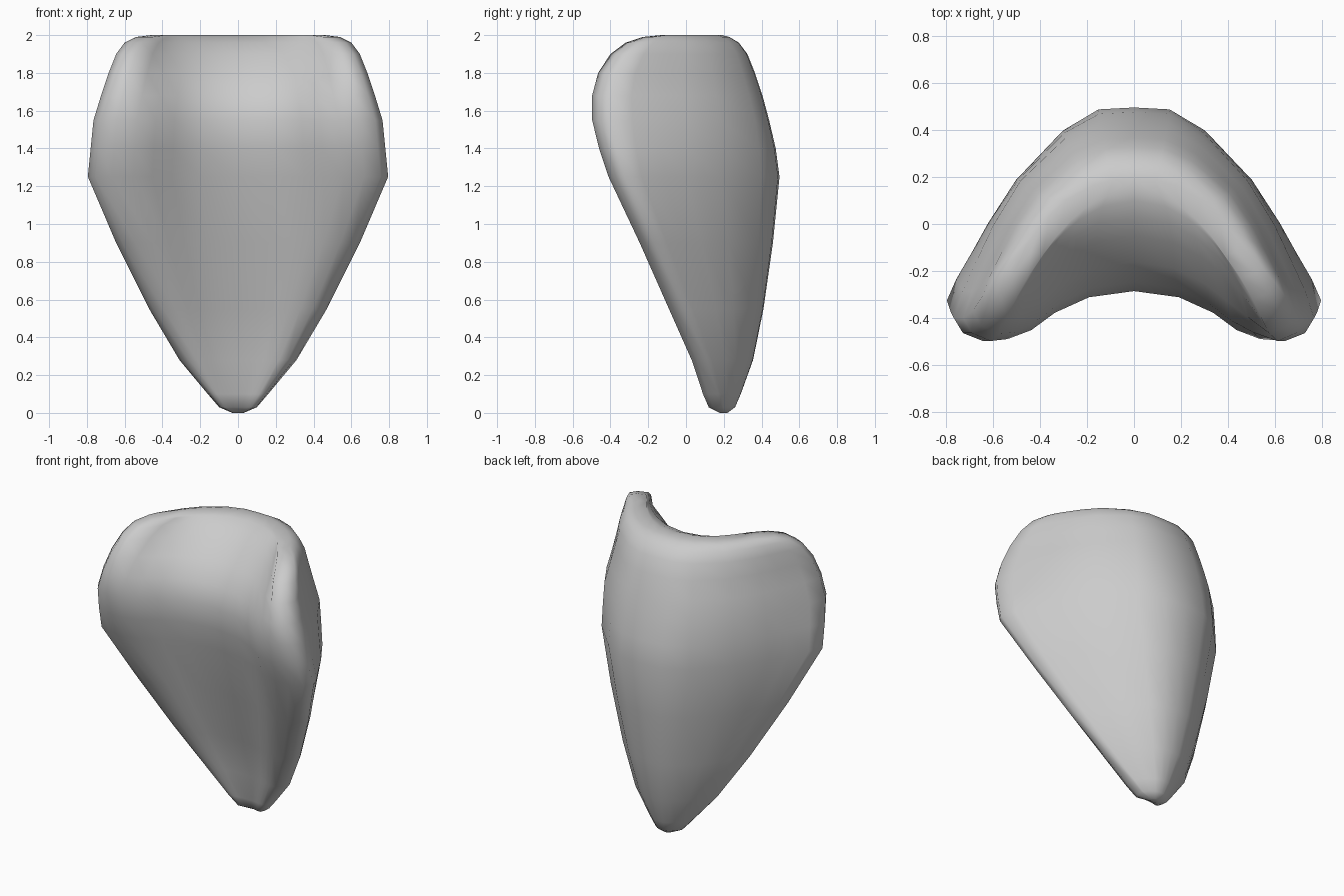
import bpy, bmesh

if "Cube" in bpy.data.objects:
    bpy.data.objects.remove(bpy.data.objects["Cube"])

# height, half width, back y, side tip y, foremost y, front centre y
LEVELS = [
    (0.00, .03, .22, .20, .18, .18),
    (0.03, .10, .26, .19, .12, .13),
    (0.10, .16, .29, .17, .09, .10),
    (0.28, .31, .355, .11, .03, .07),
    (0.55, .47, .41, -.01, -.09, -.02),
    (0.90, .645, .46, -.17, -.245, -.13),
    (1.25, .795, .495, -.325, -.41, -.24),
    (1.40, .78, .475, -.37, -.46, -.27),
    (1.55, .765, .44, -.40, -.497, -.285),
    (1.68, .725, .405, -.40, -.497, -.245),
    (1.80, .685, .365, -.37, -.465, -.16),
    (1.90, .645, .325, -.31, -.40, -.05),
    (1.96, .60, .28, -.25, -.32, .03),
    (1.99, .54, .23, -.18, -.23, .10),
    (2.00, .46, .19, -.10, -.13, .14),
]
# crescent outline: fraction of half width, blend from back to tip
BACK = [(0, 0), (.19, .01), (.38, .12), (.63, .375), (.78, .60), (.86, .74), (.95, .89)]
# blend from front centre to foremost point
FRONT = [(.84, 1), (.7, 1), (.57, .83), (.44, .46), (.25, .13), (0, 0)]


def clamp(v):
    return min(1, max(0, v))


def crescent(z, w, yb, yt, yf, yc):
    # the back swells out above the widest level
    swell = .3 * clamp((z - 1.25) / .3)
    half = [(u * w, yb + t * (1 - swell * (1 - t)) * (yt - yb)) for u, t in BACK]
    half.append((w, yt))
    half.append((.95 * w, yf + .35 * (yt - yf)))
    # the front hollow opens into an even arc towards the top rim
    k = clamp((z - 1.5) / .4)
    for u, s in FRONT:
        s += k * ((u / .84) ** 2.1 - s)
        half.append((u * w, yc + s * (yf - yc)))
    ring = half + [(-x, y) for x, y in half[-2:0:-1]]
    return [(x, y, z) for x, y in ring]


# curved shield body lofted through the crescents
bm = bmesh.new()
rings = [[bm.verts.new(p) for p in crescent(*lv)] for lv in LEVELS]
n = len(rings[0])
for a, b in zip(rings, rings[1:]):
    for i in range(n):
        j = (i + 1) % n
        bm.faces.new((a[i], a[j], b[j], b[i]))

# caps as strips between back and front edges
m = n // 2
for r in (rings[0], rings[-1]):
    for i in range(m // 2):
        for sgn in (1, -1):
            quad = [r[sgn * i], r[sgn * (i + 1)], r[sgn * (m - i - 1) % n], r[sgn * (m - i) % n]]
            bm.faces.new(list(dict.fromkeys(quad)))
bmesh.ops.recalc_face_normals(bm, faces=bm.faces)

mesh = bpy.data.meshes.new("curved_shield")
bm.to_mesh(mesh)
bm.free()
for p in mesh.polygons:
    p.use_smooth = True
obj = bpy.data.objects.new("curved_shield", mesh)
bpy.context.collection.objects.link(obj)
